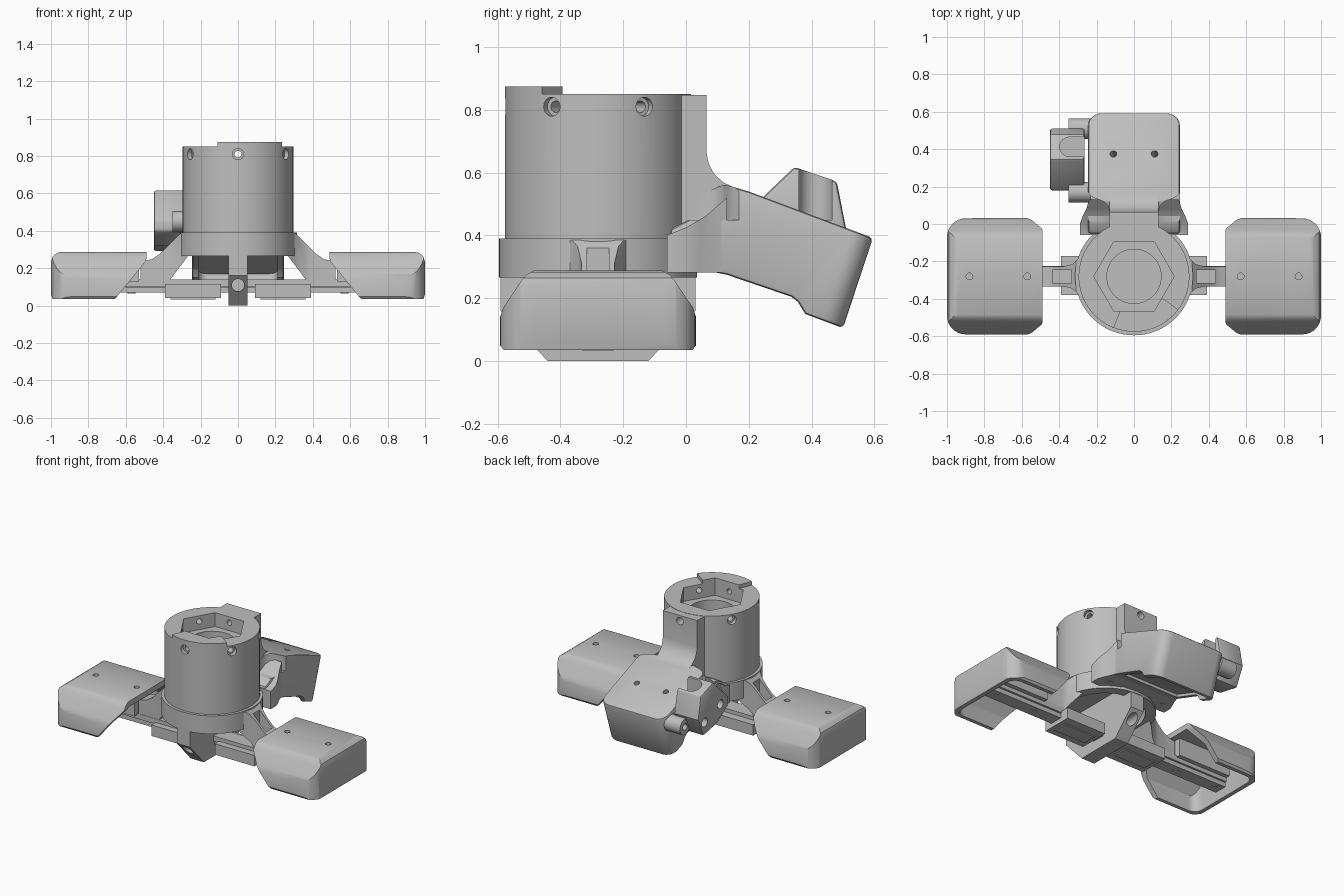
import bpy, bmesh, math
from mathutils import Vector, Matrix

default = bpy.data.objects.get("Cube")
if default:
    bpy.data.objects.remove(default, do_unlink=True)

grey = bpy.data.materials.new("plain_grey")
grey.use_nodes = True
COLOUR = (0.52, 0.52, 0.52, 1)
grey.diffuse_color = COLOUR
grey.node_tree.nodes["Principled BSDF"].inputs["Base Color"].default_value = COLOUR

CY = -0.28      # y of the cup axis
parts = []


def finish(name, bm):
    bmesh.ops.recalc_face_normals(bm, faces=bm.faces)
    mesh = bpy.data.meshes.new(name)
    bm.to_mesh(mesh)
    bm.free()
    mesh.materials.append(grey)
    obj = bpy.data.objects.new(name, mesh)
    bpy.context.collection.objects.link(obj)
    parts.append(obj)
    return obj


def prism(name, axis, pts, a, b, round_edges=None, width=0.07):
    """Extrude a 2D outline along an axis from a to b."""
    place = {"x": lambda p, t: (t, p[0], p[1]),
             "y": lambda p, t: (p[0], t, p[1]),
             "z": lambda p, t: (p[0], p[1], t)}[axis]
    bm = bmesh.new()
    lo = [bm.verts.new(place(p, a)) for p in pts]
    hi = [bm.verts.new(place(p, b)) for p in pts]
    bm.faces.new(lo)
    bm.faces.new(hi)
    for i in range(len(pts)):
        j = (i + 1) % len(pts)
        bm.faces.new((lo[i], lo[j], hi[j], hi[i]))
    bmesh.ops.recalc_face_normals(bm, faces=bm.faces)
    if round_edges:
        chosen = [e for e in bm.edges if round_edges(*[v.co for v in e.verts])]
        bmesh.ops.bevel(bm, geom=chosen, offset=width, segments=6, profile=0.5, affect='EDGES')
    return finish(name, bm)


def box(name, x, y, z):
    return prism(name, "z", [(x[0], y[0]), (x[1], y[0]), (x[1], y[1]), (x[0], y[1])], *z)


def rod(name, centre, direction, r, length, sides=32):
    bm = bmesh.new()
    turn = Vector(direction).to_track_quat('Z', 'Y').to_matrix().to_4x4()
    bmesh.ops.create_cone(bm, cap_ends=True, segments=sides, radius1=r, radius2=r, depth=length,
                          matrix=Matrix.Translation(centre) @ turn)
    return finish(name, bm)


def apply(obj, mod):
    bpy.context.view_layer.objects.active = obj
    bpy.ops.object.modifier_apply(modifier=mod.name)


def combine(obj, operation, *others):
    for other in others:
        mod = obj.modifiers.new("cut", 'BOOLEAN')
        mod.operation, mod.object, mod.solver = operation, other, 'EXACT'
        apply(obj, mod)
        parts.remove(other)
        bpy.data.objects.remove(other, do_unlink=True)
    return obj


def soften(obj, width=0.012):
    mod = obj.modifiers.new("soften", 'BEVEL')
    mod.width, mod.segments, mod.limit_method, mod.angle_limit = width, 2, 'ANGLE', math.radians(40)
    apply(obj, mod)
    return obj


def mirror(obj):
    apply(obj, obj.modifiers.new("mirror", 'MIRROR'))
    return obj


def ring(r, start, end, steps, centre=(0, CY)):
    angles = [math.radians(start + (end - start) * i / steps) for i in range(steps + 1)]
    return [(centre[0] + r * math.cos(a), centre[1] + r * math.sin(a)) for a in angles]


# Cup with shallow hexagonal socket, round well and six radial screw holes
hexagon = ring(0.215, 0, 300, 5)
cup = rod("cup", (0, CY, 0.6), (0, 0, 1), 0.296, 0.5, 96)
combine(cup, 'DIFFERENCE',
        prism("socket", "z", hexagon, 0.755, 0.95),
        rod("well", (0, CY, 0.6), (0, 0, 1), 0.145, 0.4, 64))
for a in range(30, 390, 60):
    d = Vector((math.cos(math.radians(a)), math.sin(math.radians(a)), 0))
    combine(cup, 'DIFFERENCE',
            rod("screw_hole", Vector((0, CY, 0.81)) + d * 0.25, d, 0.018, 0.24),
            rod("screw_seat", Vector((0, CY, 0.81)) + d * 0.3, d, 0.03, 0.06))

# Raised lip on part of the rim
lip = prism("rim_lip", "z", [(0, CY)] + ring(0.296, 248, 323, 20), 0.84, 0.875)
combine(lip, 'DIFFERENCE', prism("lip_socket", "z", hexagon, 0.8, 0.95))

# Collar below the cup, recessed underneath
collar = rod("collar", (0, CY, 0.328), (0, 0, 1), 0.315, 0.124, 96)
combine(collar, 'DIFFERENCE', rod("collar_recess", (0, CY, 0.27), (0, 0, 1), 0.25, 0.12, 64))

# Cross beam under the collar with chamfered ends and end holes
beam = prism("cross_beam", "x", [(-0.44, 0), (-0.12, 0), (0.03, 0.16), (0.03, 0.275), (-0.04, 0.34),
                                 (-0.52, 0.34), (-0.59, 0.275), (-0.59, 0.16)], -0.05, 0.05)
combine(beam, 'DIFFERENCE',
        rod("front_end_hole", (0, -0.56, 0.11), (0, 1, 0), 0.033, 0.2),
        rod("back_end_hole", (0, 0, 0.11), (0, 1, 0), 0.033, 0.2))

# Rail running through both sides, with a thin cap strip
box("rail", (-0.93, 0.93), (-0.325, -0.235), (0.07, 0.1))
box("rail_cap", (-0.93, 0.93), (-0.335, -0.225), (0.103, 0.14))
box("rail_core", (-0.92, 0.92), (-0.31, -0.25), (0.09, 0.12))

# Sliding blocks on the rail
block = box("slide_blocks", (0.09, 0.39), (-0.38, -0.17), (0.04, 0.115))
combine(block, 'UNION', box("slide_pad", (0.12, 0.36), (-0.33, -0.23), (0.033, 0.06)))
mirror(block)

# Sloping arms from collar to pods, with a slot in each
arm = prism("arms", "y", [(0.26, 0.275), (0.26, 0.388), (0.31, 0.385), (0.42, 0.275), (0.46, 0.248),
                          (0.52, 0.235), (0.52, 0.13), (0.37, 0.13)], -0.5, -0.06)
combine(arm, 'INTERSECT', prism("arm_plan", "z", [
    (0.2, CY - 0.14), (0.29, CY - 0.1), (0.33, CY - 0.065), (0.38, CY - 0.053), (0.6, CY - 0.053),
    (0.6, CY + 0.053), (0.38, CY + 0.053), (0.33, CY + 0.065), (0.29, CY + 0.1), (0.2, CY + 0.14)], 0, 0.6))
combine(arm, 'DIFFERENCE', box("arm_slot", (0.335, 0.435), (CY - 0.035, CY + 0.035), (0.18, 0.5)))
mirror(arm)

# Wing pods: open shells shaped by their end, front and plan outlines
half = [(0.312, 0.05), (0.312, 0.14), (0.302, 0.17), (0.245, 0.255), (0.228, 0.275), (0.205, 0.288)]
section = [(-0.3, 0.035), (0.3, 0.035)] + half + [(-y, z) for y, z in reversed(half)]
pod = prism("wing_pods", "x", [(CY + y, z) for y, z in section], 0.4, 1.1)
plan = [(0.45, -0.6)] + ring(0.1, -90, 0, 8, (0.9, -0.49)) + ring(0.1, 0, 90, 8, (0.9, -0.07)) + [(0.45, 0.04)]
combine(pod, 'INTERSECT',
        prism("pod_front_outline", "y", [(0.49, 0.4), (0.92, 0.4), (0.93, 0.29), (0.965, 0.283), (0.99, 0.265),
                                         (1.0, 0.235), (1.0, 0.06), (0.985, 0.02), (0.67, 0.02),
                                         (0.495, 0.235), (0.49, 0.25)], -1, 1),
        prism("pod_plan", "z", plan, -0.1, 0.5))
inner = [(-0.275, -0.1), (0.275, -0.1), (0.275, 0.14), (0.2, 0.25), (-0.2, 0.25), (-0.275, 0.14)]
combine(pod, 'DIFFERENCE', prism(
    "pod_hollow", "x", [(CY + y, z) for y, z in inner], 0.3, 0.962,
    lambda p, q: p.x > 0.9 and q.x > 0.9 and abs(p.y - q.y) < 0.001, 0.06))
rib = box("pod_ribs", (0.53, 0.93), (CY - 0.085, CY + 0.085), (0.13, 0.27))
for x in (0.57, 0.88):
    combine(pod, 'DIFFERENCE', rod("pod_screw_hole", (x, CY, 0.29), (0, 0, 1), 0.018, 0.12, 24))
    combine(rib, 'DIFFERENCE', rod("rib_screw_hole", (x, CY, 0.27), (0, 0, 1), 0.018, 0.1, 24))
    for side in (-1, 1):
        rod("rail_bolt", (side * x, CY, 0.07), (0, 0, 1), 0.022, 0.008, 24)
mirror(pod)
mirror(rib)

# Rear pod: tilted block with rounded back corners and waisted shoulders, recessed below
rear = prism("rear_pod", "x", [(-0.05, 0.285), (-0.05, 0.42), (0.01, 0.45), (0.05, 0.53), (0.12, 0.563),
                               (0.2, 0.54), (0.595, 0.392), (0.5, 0.105), (0.38, 0.15), (0.355, 0.19),
                               (0.335, 0.205), (0.13, 0.275), (0.08, 0.285)], -0.245, 0.245,
             lambda p, q: min(p.y, q.y) > 0.49 and abs(p.y - q.y) > 0.05)
soften(rear)
shoulder = [(0.13, -0.1), (0.13, 0.06), (0.138, 0.095), (0.16, 0.12), (0.195, 0.132), (0.225, 0.145),
            (0.25, 0.175), (0.3, 0.2), (0.3, -0.1)]
for side in (-1, 1):
    combine(rear, 'DIFFERENCE', prism("shoulder", "z", [(side * x, y) for x, y in shoulder], 0.45, 0.7))
combine(rear, 'DIFFERENCE', prism(
    "rear_recess", "x", [(0.16, 0.1), (0.16, 0.285), (0.49, 0.17), (0.44, 0.02), (0.2, 0.02)],
    -0.21, 0.21, lambda p, q: min(p.y, q.y) > 0.43 and abs(p.y - q.y) > 0.04, 0.05))
for x in (-0.11, 0.11):
    combine(rear, 'DIFFERENCE', rod("rear_screw_hole", (x, 0.375, 0.475), (0, 0.35, 0.94), 0.018, 0.2, 24))

# Bracket foot hugging the collar, with screw holes underneath
foot = prism("bracket_foot", "z", [(-0.29, -0.06), (0.29, -0.06), (0.29, 0.0), (0.275, 0.04), (0.255, 0.08),
                                   (0.24, 0.13), (-0.24, 0.13), (-0.255, 0.08), (-0.275, 0.04), (-0.29, 0.0)],
             0.282, 0.6)
combine(foot, 'INTERSECT', prism("foot_side", "x", [(-0.1, 0.2), (-0.1, 0.4), (-0.05, 0.405), (0.0, 0.425),
                                                    (0.06, 0.46), (0.13, 0.52), (0.14, 0.2)], -0.5, 0.5))
for x in (-0.21, -0.1, 0.1, 0.21):
    combine(foot, 'DIFFERENCE', rod("foot_screw_hole", (x, 0.03, 0.28), (0, 0, 1), 0.018, 0.06, 24))

# Upright bracket spine with a filleted root and a screw hole
spine = prism("bracket_spine", "x", [(-0.02, 0.4), (-0.02, 0.848), (0.065, 0.848), (0.065, 0.665), (0.072, 0.63),
                                     (0.09, 0.595), (0.12, 0.568), (0.16, 0.55), (0.24, 0.52), (0.15, 0.45)],
              -0.13, 0.13)
combine(spine, 'DIFFERENCE', rod("spine_hole", (0, 0.05, 0.81), (0, 1, 0), 0.025, 0.2))

# Side module with a slot, held by two round lugs
module = prism("side_module", "x", [(0.18, 0.46), (0.345, 0.618), (0.48, 0.572), (0.51, 0.42),
                                    (0.45, 0.29), (0.3, 0.32), (0.18, 0.4)], -0.45, -0.265)
soften(module)
combine(module, 'DIFFERENCE',
        prism("module_slot", "z", [(-0.2, 0.36), (-0.2, 0.465)] + ring(0.0525, 90, 270, 12, (-0.345, 0.4125)),
              0.45, 0.8),
        rod("module_hole_a", (-0.45, 0.27, 0.44), (1, 0, 0), 0.03, 0.1),
        rod("module_hole_b", (-0.45, 0.44, 0.38), (1, 0, 0), 0.03, 0.1))
for name, y, z in (("front_lug", 0.17, 0.45), ("back_lug", 0.51, 0.35)):
    lug = rod(name, (-0.29, y, z), (1, 0, 0), 0.055, 0.12)
    combine(lug, 'DIFFERENCE', rod("lug_hole", (-0.35, y, z), (1, 0, 0), 0.022, 0.08))

# Smooth the round surfaces and keep hard edges crisp
bpy.ops.object.select_all(action='DESELECT')
for obj in parts:
    obj.select_set(True)
bpy.context.view_layer.objects.active = parts[0]
bpy.ops.object.shade_smooth_by_angle(angle=math.radians(30))
